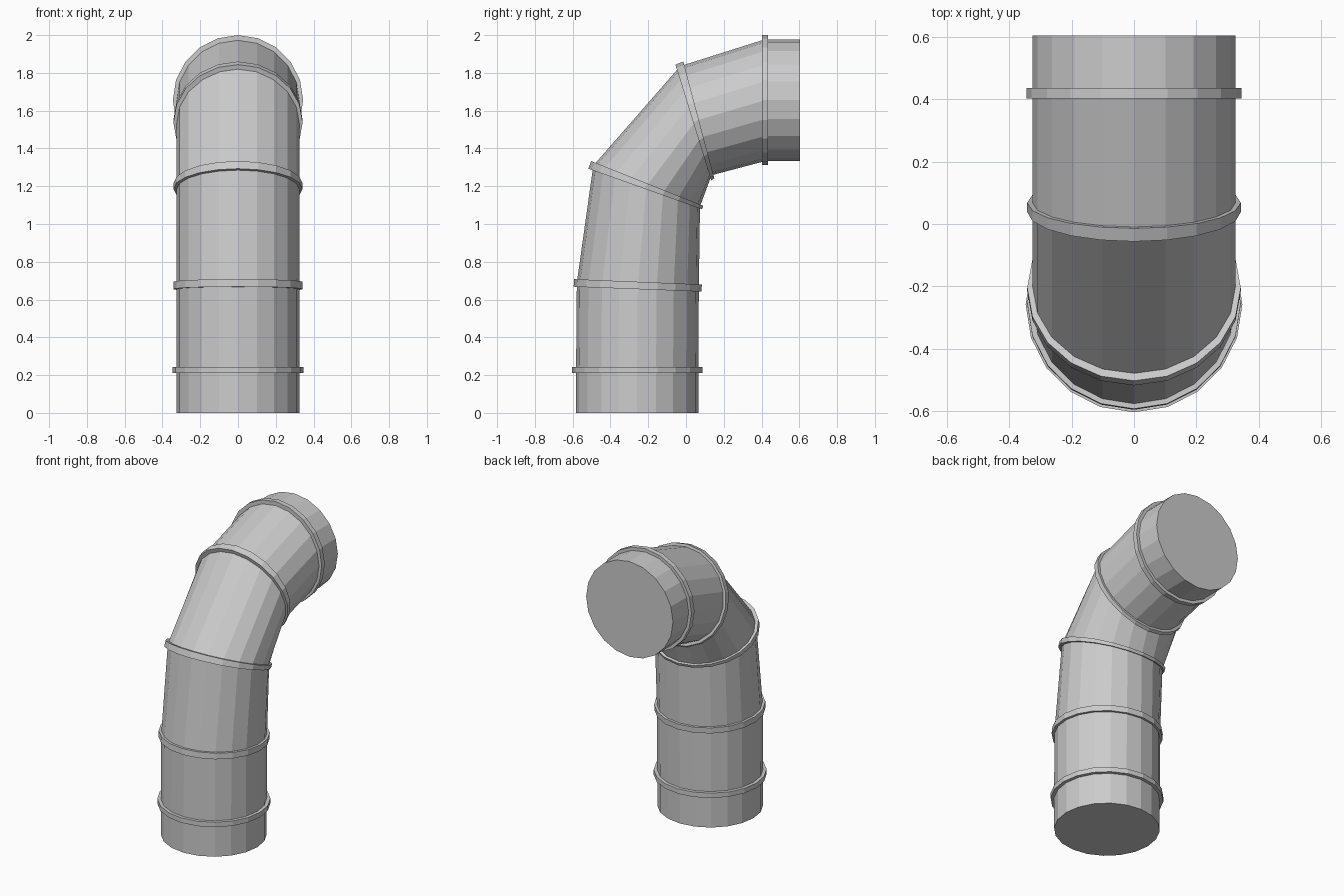
import bpy, bmesh, math
from mathutils import Vector

if "Cube" in bpy.data.objects:
    bpy.data.objects.remove(bpy.data.objects["Cube"])

SIDES = 20


def section(front, back, rx, s=1.0):
    """Elliptical section spanning two (y, z) points, half-width rx in x."""
    f, b = Vector((0, *front)), Vector((0, *back))
    c, h = (f + b) / 2, (f - b) / 2
    pts = []
    for i in range(SIDES):
        a = 2 * math.pi * i / SIDES
        pts.append(c + s * (h * math.cos(a) + Vector((rx * math.sin(a), 0, 0))))
    return pts


def loft(name, sections, closed=False):
    bm = bmesh.new()
    loops = [[bm.verts.new(p) for p in s] for s in sections]
    pairs = list(zip(loops, loops[1:]))
    if closed:
        pairs.append((loops[-1], loops[0]))
    else:
        bm.faces.new(loops[0])
        bm.faces.new(loops[-1])
    for lo, hi in pairs:
        for i in range(SIDES):
            j = (i + 1) % SIDES
            bm.faces.new((lo[i], lo[j], hi[j], hi[i]))
    bmesh.ops.recalc_face_normals(bm, faces=bm.faces)
    me = bpy.data.meshes.new(name)
    bm.to_mesh(me)
    bm.free()
    bpy.context.collection.objects.link(bpy.data.objects.new(name, me))


# Bent duct: outer-side point, inner-side point of each joint
joints = [
    ((-.582, 0), (.065, 0)),
    ((-.582, .228), (.065, .228)),
    ((-.578, .689), (.068, .662)),
    ((-.491, 1.309), (.074, 1.092)),
    ((-.030, 1.836), (.135, 1.258)),
    ((.419, 1.978), (.419, 1.333)),
    ((.603, 1.978), (.603, 1.333)),
]
loft("duct", [section(f, b, .325) for f, b in joints])

# Raised seam bands: lower outer, lower inner, upper outer, upper inner, half-width
bands = [
    ((-.603, .210), (.087, .210), (-.603, .243), (.087, .243), .347),
    ((-.595, .668), (.082, .642), (-.592, .708), (.084, .680), .342),
    ((-.517, 1.293), (.084, 1.078), (-.502, 1.333), (.092, 1.096), .342),
    ((-.056, 1.844), (.133, 1.231), (-.014, 1.860), (.150, 1.242), .342),
    ((.402, 2.0), (.402, 1.312), (.435, 2.0), (.435, 1.312), .345),
]
for n, (f0, b0, f1, b1, rx) in enumerate(bands):
    loft(f"seam_band_{n + 1}", [section(f0, b0, rx, .92), section(f0, b0, rx),
                                section(f1, b1, rx), section(f1, b1, rx, .92)], closed=True)
